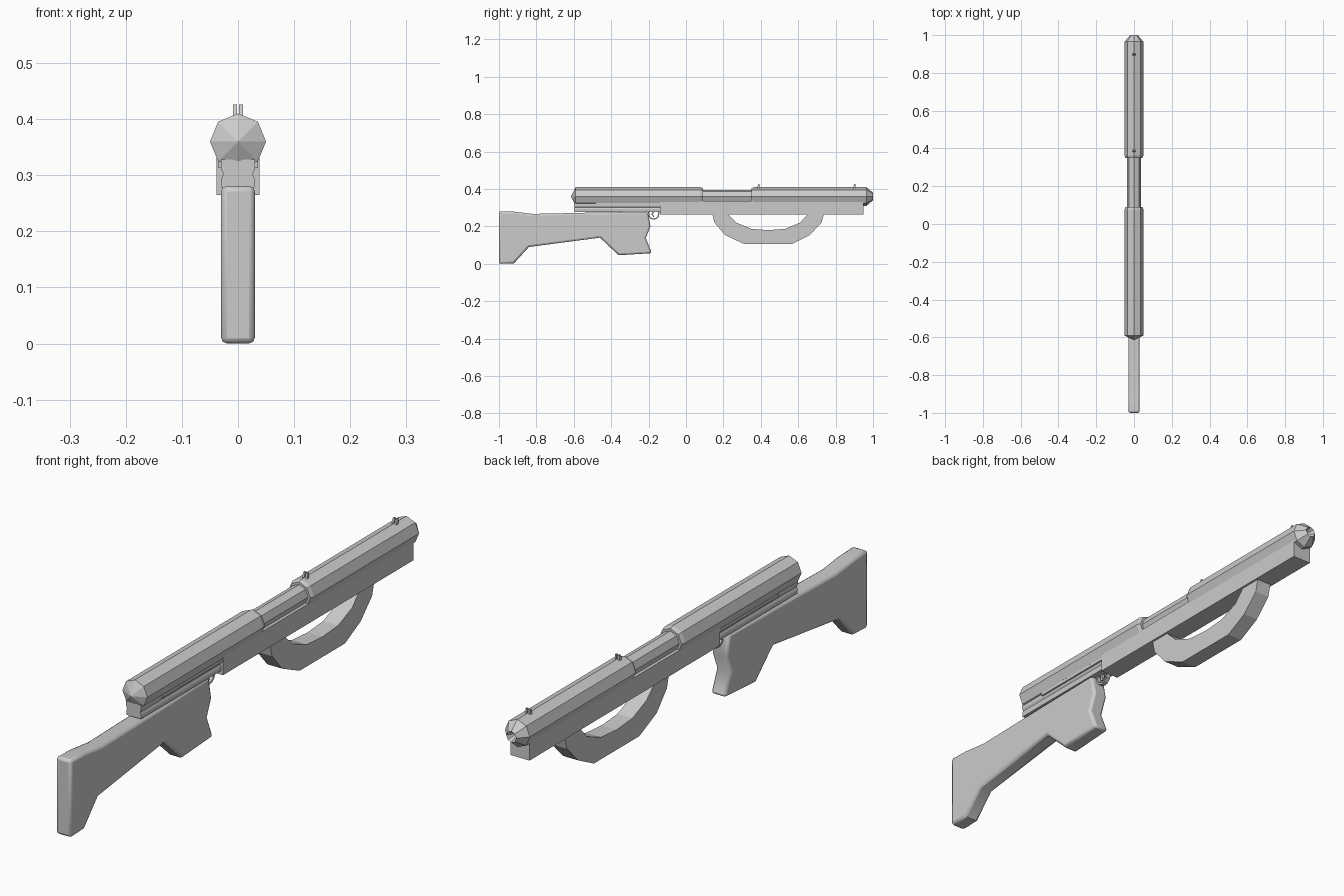
import bpy, bmesh, math
from mathutils import Vector

if "Cube" in bpy.data.objects:
    bpy.data.objects.remove(bpy.data.objects["Cube"])


def finish(name, bm, bevel=0.0, smooth=False):
    bmesh.ops.recalc_face_normals(bm, faces=bm.faces[:])
    mesh = bpy.data.meshes.new(name)
    bm.to_mesh(mesh)
    bm.free()
    ob = bpy.data.objects.new(name, mesh)
    bpy.context.collection.objects.link(ob)
    if bevel:
        m = ob.modifiers.new("Bevel", 'BEVEL')
        m.width, m.segments, m.limit_method = bevel, 2, 'ANGLE'
        m.angle_limit = math.radians(60)
    if smooth:
        bpy.context.view_layer.objects.active = ob
        ob.select_set(True)
        bpy.ops.object.shade_smooth_by_angle(angle=math.radians(45))
        ob.select_set(False)
    return ob


def extrude(name, pts, axis, a, b, **kw):
    """Extrude a (y,z) profile along x or an (x,z) profile along y."""
    bm = bmesh.new()
    to3d = (lambda p: (a, *p)) if axis == 'X' else (lambda p: (p[0], a, p[1]))
    face = bm.faces.new([bm.verts.new(to3d(p)) for p in pts])
    new = bmesh.ops.extrude_face_region(bm, geom=[face])["geom"]
    shift = Vector((b - a, 0, 0)) if axis == 'X' else Vector((0, b - a, 0))
    bmesh.ops.translate(bm, vec=shift, verts=[v for v in new if isinstance(v, bmesh.types.BMVert)])
    return finish(name, bm, **kw)


def lathe(name, profile, zc, n=8):
    """Revolve (y, radius) points about the y axis at height zc."""
    bm = bmesh.new()
    rings = []
    for y, r in profile:
        count = n if r > 0 else 1
        rings.append([bm.verts.new((r * math.cos(k * math.tau / n), y,
                                    zc + r * math.sin(k * math.tau / n))) for k in range(count)])
    for A, B in zip(rings, rings[1:]):
        for k in range(n):
            j = (k + 1) % n
            quad = [A[k % len(A)], A[j % len(A)], B[j % len(B)], B[k % len(B)]]
            bm.faces.new(list(dict.fromkeys(quad)))
    return finish(name, bm)


def box(name, x0, x1, y0, y1, z0, z1):
    return extrude(name, [(y0, z0), (y1, z0), (y1, z1), (y0, z1)], 'X', x0, x1)


# Octagonal barrel with narrow waist, pointed rear cap and bored muzzle
lathe("barrel", [(-0.615, 0), (-0.59, 0.05), (0.075, 0.05), (0.09, 0.045), (0.09, 0.036),
                 (0.35, 0.036), (0.35, 0.045), (0.362, 0.05), (0.965, 0.05),
                 (1.0, 0.02), (0.96, 0)], 0.36)

# Fore-stock under the barrel
box("fore_stock", -0.038, 0.038, -0.14, 0.95, 0.265, 0.337)

# Receiver with a groove along each side
side = [(0.029, 0.278), (0.03, 0.292), (0.026, 0.302), (0.03, 0.31), (0.03, 0.328)]
extrude("receiver", side + [(-x, z) for x, z in reversed(side)], 'Y', -0.597, -0.13)

# Slide rails on the receiver
for s, label in ((-1, "left"), (1, "right")):
    box("slide_rail_" + label, s * 0.025, s * 0.036, -0.48, -0.13, 0.313, 0.324)

# Shoulder stock and grip
stock = [(-1.0, 0.0), (-0.92, 0.003), (-0.84, 0.09), (-0.46, 0.14), (-0.36, 0.046),
         (-0.182, 0.057), (-0.215, 0.138), (-0.19, 0.2), (-0.205, 0.278), (-0.5, 0.274),
         (-0.82, 0.267), (-0.92, 0.279), (-1.0, 0.281)]
extrude("shoulder_stock", stock, 'X', -0.03, 0.03, bevel=0.01, smooth=True)

# Curved fore handle
outer = [(0.14, 0.27), (0.152, 0.22), (0.21, 0.153), (0.31, 0.107),
         (0.57, 0.107), (0.66, 0.153), (0.725, 0.22), (0.738, 0.27)]
inner = [(0.655, 0.27), (0.61, 0.22), (0.53, 0.187), (0.44, 0.18),
         (0.35, 0.187), (0.27, 0.22), (0.218, 0.27)]
extrude("fore_handle", outer + inner, 'X', -0.03, 0.03)

# Trigger guard and trigger
arc = [math.radians(180 + 30 * k) for k in range(7)]
guard = [(-0.173 + 0.032 * math.cos(a), 0.268 + 0.032 * math.sin(a)) for a in arc]
guard += [(-0.173 + 0.025 * math.cos(a), 0.268 + 0.025 * math.sin(a)) for a in reversed(arc)]
guard = [(y, 0.28 if z > 0.267 else z) for y, z in guard]
extrude("trigger_guard", guard, 'X', -0.008, 0.008)
extrude("trigger", [(-0.182, 0.282), (-0.184, 0.262), (-0.174, 0.25), (-0.17, 0.253),
                    (-0.176, 0.264), (-0.17, 0.282)], 'X', -0.005, 0.005)

# Two-pronged sights on top of the barrel
for y, label in ((0.388, "rear"), (0.9, "front")):
    for s, end in ((-1, "left"), (1, "right")):
        extrude(f"{label}_sight_{end}", [(y - 0.008, 0.405), (y + 0.006, 0.405),
                                         (y + 0.006, 0.426), (y - 0.001, 0.426)],
                'X', s * 0.002, s * 0.009)
